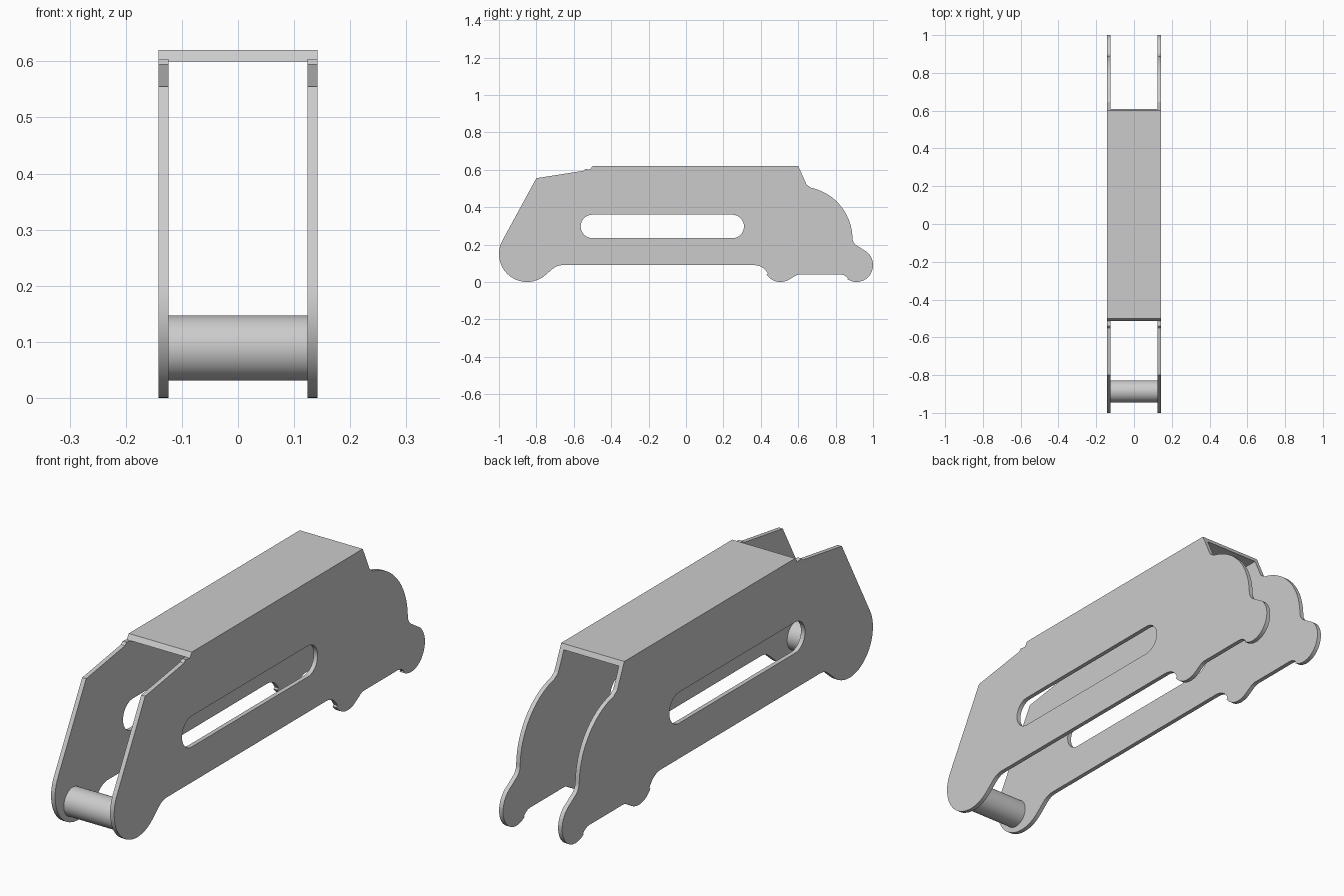
import bpy, bmesh
from math import cos, sin, radians
from mathutils import Matrix

cube = bpy.data.objects.get("Cube")
if cube:
    bpy.data.objects.remove(cube)

HALF, INNER = 0.142, 0.124      # outer and inner half widths of the channel

grey = bpy.data.materials.new("light grey")
grey.use_nodes = True
grey.diffuse_color = (0.6, 0.6, 0.6, 1)
grey.node_tree.nodes["Principled BSDF"].inputs["Base Color"].default_value = (0.6, 0.6, 0.6, 1)


def arc(cy, cz, ry, rz, start, end, steps=16):
    """Elliptical arc of (y, z) points, angles in degrees."""
    angles = [radians(start + (end - start) * i / steps) for i in range(steps + 1)]
    return [(cy + ry * cos(a), cz + rz * sin(a)) for a in angles]


def extrude(name, outline, half):
    """Prism of a (y, z) outline between x = -half and x = half."""
    bm = bmesh.new()
    face = bm.faces.new([bm.verts.new((-half, y, z)) for y, z in outline])
    side = bmesh.ops.extrude_face_region(bm, geom=[face])["geom"]
    verts = [v for v in side if isinstance(v, bmesh.types.BMVert)]
    bmesh.ops.translate(bm, verts=verts, vec=(2 * half, 0, 0))
    bmesh.ops.recalc_face_normals(bm, faces=bm.faces)
    mesh = bpy.data.meshes.new(name)
    bm.to_mesh(mesh)
    bm.free()
    mesh.materials.append(grey)
    obj = bpy.data.objects.new(name, mesh)
    bpy.context.collection.objects.link(obj)
    return obj


def select(obj):
    bpy.ops.object.select_all(action="DESELECT")
    obj.select_set(True)
    bpy.context.view_layer.objects.active = obj


def cut(obj, cutter):
    mod = obj.modifiers.new("cut", "BOOLEAN")
    mod.operation, mod.solver, mod.object = "DIFFERENCE", "EXACT", cutter
    select(obj)
    bpy.ops.object.modifier_apply(modifier=mod.name)
    bpy.data.objects.remove(cutter)


# Side outline, clockwise from the front lobe
outline = arc(-0.85, 0.15, 0.15, 0.15, 310, 150, 28)
outline += [(-0.8, 0.555), (-0.55, 0.594), (-0.54, 0.604), (-0.52, 0.602),
            (-0.513, 0.6), (-0.5, 0.62), (0.6, 0.62), (0.645, 0.52)]
outline += arc(0.61, 0.23, 0.28, 0.28, 78, 2, 18)              # rounded rear shoulder
outline += arc(0.94, 0.237, 0.05, 0.05, 190, 230, 5)
outline += arc(0.912, 0.09, 0.088, 0.09, 65, -125, 24)         # rear lobe
outline += arc(0.825, -0.01, 0.05, 0.05, 35, 90, 6)
outline += arc(0.61, -0.01, 0.05, 0.05, 90, 125, 5)
outline += arc(0.505, 0.09, 0.09, 0.09, 305, 215, 12)          # lower bump
outline += arc(0.365, 0.01, 0.08, 0.08, 25, 90, 8)
outline += arc(-0.66, 0.01, 0.08, 0.08, 90, 130, 6)
channel = extrude("folded_channel", outline, HALF)

# Hollow between the side plates, open at the front, back and bottom
cut(channel, extrude("hollow", [(-1.1, -0.1), (1.1, -0.1), (1.1, 0.6),
                                (-0.513, 0.6), (-0.513, 0.7), (-1.1, 0.7)], INNER))

# Long rounded slot through both plates
slot = arc(-0.5, 0.297, 0.063, 0.063, 90, 270) + arc(0.247, 0.297, 0.063, 0.063, -90, 90)
cut(channel, extrude("slot", slot, 0.2))

# Cross pin between the front lobes
pin = extrude("cross_pin", arc(-0.886, 0.089, 0.058, 0.058, 0, 352.5, 47), INNER)

for obj in (channel, pin):
    select(obj)
    bpy.ops.object.shade_smooth_by_angle(angle=radians(30))
